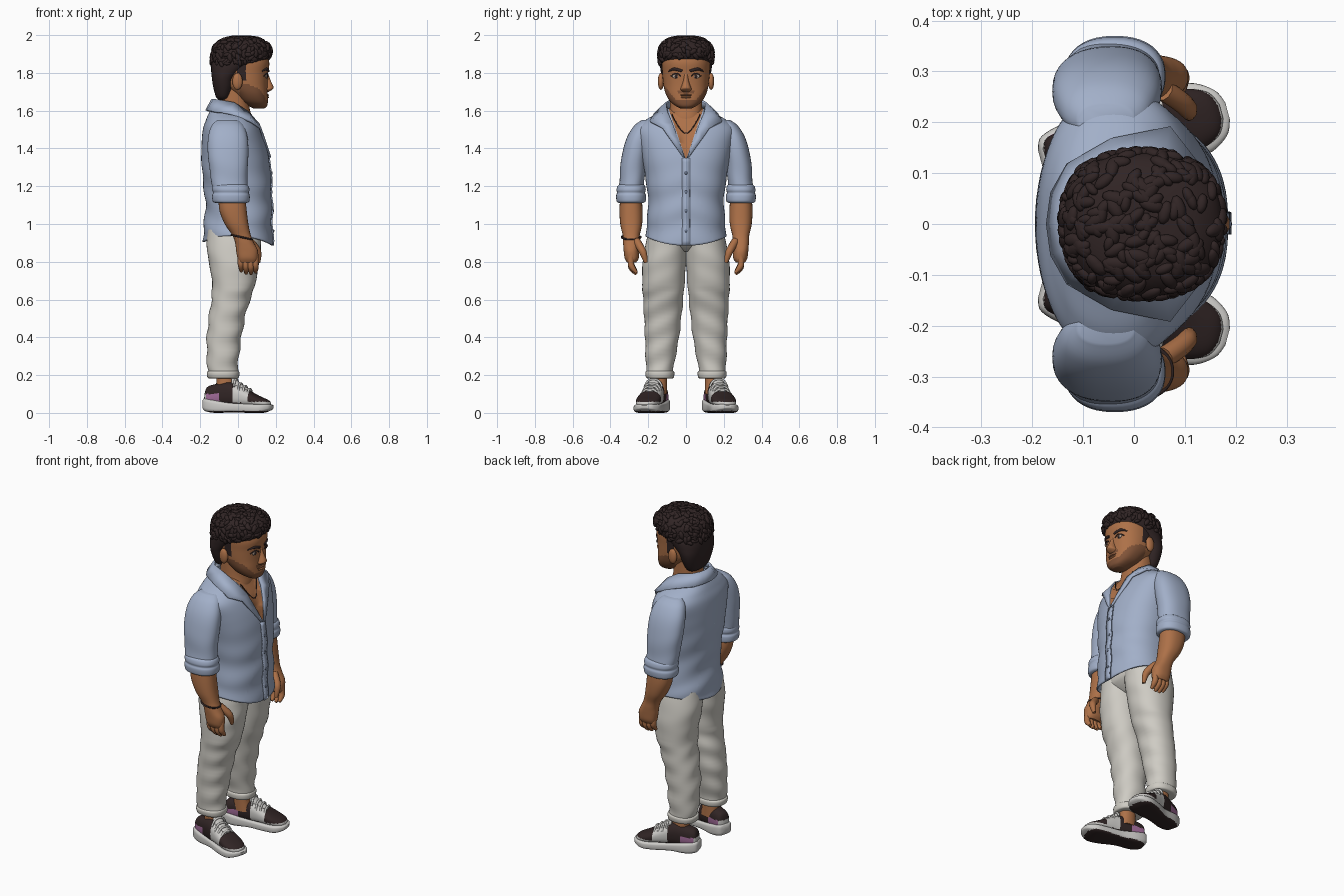
import bpy, bmesh, math, random
from mathutils import Vector, Matrix

if "Cube" in bpy.data.objects:
    bpy.data.objects.remove(bpy.data.objects["Cube"])
random.seed(4)

def mat(name, r, g, b):
    m = bpy.data.materials.new(name)
    m.diffuse_color = (r, g, b, 1)
    m.use_nodes = True
    m.node_tree.nodes["Principled BSDF"].inputs["Base Color"].default_value = m.diffuse_color
    return m

SKIN = mat("skin brown", .42, .165, .065)
BEARD = mat("stubble brown", .22, .088, .04)
HAIR = mat("dark brown", .030, .018, .018)
SHIRT = mat("shirt blue", .36, .43, .58)
SEAM = mat("seam blue", .17, .21, .30)
PANTS = mat("trouser cream", .62, .60, .55)
WHITE = mat("shoe white", .60, .59, .57)
PURPLE = mat("heel purple", .36, .15, .32)
EYE = mat("eye white", .50, .40, .33)

def finish(bm, name, mats, angle=50):
    bmesh.ops.recalc_face_normals(bm, faces=bm.faces[:])
    me = bpy.data.meshes.new(name)
    bm.to_mesh(me)
    bm.free()
    for m in mats:
        me.materials.append(m)
    me.shade_smooth()
    me.set_sharp_from_angle(angle=math.radians(angle))
    ob = bpy.data.objects.new(name, me)
    bpy.context.collection.objects.link(ob)
    return ob

def sym(rows):
    """(z, x0, x1, half_y) rows to full box rows"""
    return [(z, a, b, -h, h) for z, a, b, h in rows]

def loft(name, keys, mats, n=40, sub=5, p=2.3, s=1, warp=None, rule=None, cap=True):
    """Smooth stack of superellipse rings; each key is (height, x0, x1, y0, y1)"""
    K = [Vector(k) for k in keys]
    rows = []
    for i in range(len(K) - 1):
        a, b, c, d = K[max(i - 1, 0)], K[i], K[i + 1], K[min(i + 2, len(K) - 1)]
        for j in range(sub):
            t = j / sub
            rows.append(.5 * (2 * b + (c - a) * t + (2 * a - 5 * b + 4 * c - d) * t * t + (3 * b - a - 3 * c + d) * t ** 3))
    rows.append(K[-1])
    bm = bmesh.new()
    rings = []
    for z, x0, x1, y0, y1 in rows:
        ring = []
        for k in range(n):
            c, q = math.cos(2 * math.pi * k / n), math.sin(2 * math.pi * k / n)
            u = math.copysign(abs(c) ** (2 / p), c)
            v = math.copysign(abs(q) ** (2 / p), q)
            ring.append(bm.verts.new(((x0 + x1) / 2 + (x1 - x0) / 2 * u, (y0 + y1) / 2 + (y1 - y0) / 2 * v, z)))
        rings.append(ring)
    for r, q in zip(rings, rings[1:]):
        for k in range(n):
            bm.faces.new((r[k], r[(k + 1) % n], q[(k + 1) % n], q[k]))
    if cap:
        bm.faces.new(rings[0])
        bm.faces.new(rings[-1])
    if rule:
        for f in bm.faces:
            f.material_index = rule(f.calc_center_median())
    for v in bm.verts:
        if warp:
            v.co = warp(v.co)
        v.co.y *= s
    return finish(bm, name, mats)

def surf(keys, y, z, p=2.3):
    """Front x of a lofted part at a given y and z"""
    for a, b in zip(keys, keys[1:]):
        if a[0] <= z <= b[0]:
            _, x0, x1, y0, y1 = Vector(a).lerp(Vector(b), (z - a[0]) / (b[0] - a[0]))
            return (x0 + x1) / 2 + (x1 - x0) / 2 * max(0, 1 - abs(y / y1) ** p) ** (1 / p)
    return 0

def blob(name, loc, scale, m):
    bm = bmesh.new()
    bmesh.ops.create_icosphere(bm, subdivisions=3, radius=1, matrix=Matrix.Translation(loc) @ Matrix.Diagonal((*scale, 1)))
    return finish(bm, name, [m])

def tube(name, pts, r, m, radii=None, s=1, loop=False):
    cu = bpy.data.curves.new(name, 'CURVE')
    cu.dimensions, cu.bevel_depth, cu.bevel_resolution, cu.use_fill_caps = '3D', r, 3, True
    sp = cu.splines.new('NURBS')
    sp.points.add(len(pts) - 1)
    for i, q in enumerate(pts):
        sp.points[i].co = (q[0], q[1] * s, q[2], 1)
        sp.points[i].radius = radii[i] if radii else 1
    sp.order_u, sp.use_endpoint_u, sp.use_cyclic_u = 3, not loop, loop
    cu.materials.append(m)
    bpy.context.collection.objects.link(bpy.data.objects.new(name, cu))

def strip(name, rows, m, thick):
    """Cloth strip from rows of edge point pairs"""
    bm = bmesh.new()
    V = [[bm.verts.new(q) for q in r] for r in rows]
    for a, b in zip(V, V[1:]):
        bm.faces.new((a[0], b[0], b[1], a[1]))
    ob = finish(bm, name, [m])
    mod = ob.modifiers.new("thickness", 'SOLIDIFY')
    mod.thickness, mod.offset = thick, 0

# Head with stubble and sideburns
head = sym([(1.612, .08, .14, .03), (1.625, .055, .154, .055), (1.65, .01, .158, .085), (1.69, -.03, .157, .108),
            (1.74, -.09, .157, .12), (1.80, -.11, .16, .125), (1.86, -.115, .165, .128), (1.92, -.10, .14, .12), (1.96, -.05, .1, .08)])

def head_rule(c):
    if 0 < c.x < .045 and c.z > 1.755 and abs(c.y) > .1:
        return 2
    if c.z < 1.657 + max(0, abs(c.y) - .055) * 1.25 and c.x > .01:
        return 1
    return int(1.688 < c.z < 1.703 and abs(c.y) < .045 and c.x > .1)

loft("head", head, [SKIN, BEARD, HAIR], n=72, sub=6, rule=head_rule)
loft("neck", sym([(1.45, -.1, .07, .09), (1.55, -.1, .075, .09), (1.62, -.095, .06, .085), (1.72, -.09, .05, .085)]), [SKIN])
loft("nose", sym([(1.70, .12, .163, .02), (1.712, .12, .182, .03), (1.725, .12, .188, .026), (1.76, .12, .173, .015),
                  (1.80, .12, .158, .012)]), [SKIN], n=24)
blob("upper_lip", (.152, 0, 1.682), (.012, .034, .006), BEARD)
blob("lower_lip", (.152, 0, 1.671), (.013, .028, .006), SKIN)
for s in (1, -1):
    ex = surf(head, .052, 1.782)
    blob("eye", (ex - .002, s * .052, 1.782), (.006, .021, .011), EYE)
    blob("iris", (ex + .002, s * .052, 1.782), (.004, .009, .009), HAIR)
    tube("eyelid", [(surf(head, y, z) + .002, y, z) for y, z in ((.027, 1.782), (.04, 1.797), (.062, 1.797), (.08, 1.782))], .003, HAIR, s=s)
    tube("eyebrow", [(surf(head, y, z), y, z) for y, z in ((.02, 1.810), (.045, 1.818), (.07, 1.822), (.092, 1.808))],
         .008, HAIR, (.9, 1.1, 1, .4), s)
    blob("ear", (-.003, s * .133, 1.755), (.027, .016, .045), SKIN)

# Hair cap with scattered curls
hair = loft("hair", sym([(1.655, -.095, -.06, .05), (1.67, -.115, -.04, .085), (1.72, -.13, -.02, .112), (1.77, -.138, -.005, .128),
    (1.81, -.142, .04, .134), (1.84, -.142, .09, .138), (1.862, -.14, .15, .14), (1.90, -.138, .173, .143), (1.94, -.125, .168, .135),
    (1.97, -.09, .135, .105), (1.985, -.04, .09, .06), (1.988, 0, .05, .02)]), [HAIR], n=48)
bm = bmesh.new()
polys = [q for q in hair.data.polygons if q.center.z > 1.85 and q.normal.z > -.4]
for q in random.choices(polys, weights=[q.area for q in polys], k=260):
    rot = q.normal.to_track_quat('Z', 'Y').to_matrix().to_4x4() @ Matrix.Rotation(random.uniform(0, 6.28), 4, 'Z')
    w = random.uniform(.012, .018)
    bmesh.ops.create_icosphere(bm, subdivisions=2, radius=1,
        matrix=Matrix.Translation(q.center) @ rot @ Matrix.Diagonal((w * 1.5, w * .8, .011, 1)))
finish(bm, "hair_curls", [HAIR])

# Shirt body with open V neck
shirt = sym([(.90, -.187, .182, .212), (1.0, -.18, .18, .208), (1.1, -.172, .178, .2), (1.2, -.182, .176, .208), (1.32, -.193, .168, .228),
             (1.42, -.193, .148, .25), (1.5, -.186, .118, .262), (1.55, -.17, .09, .215), (1.585, -.155, .07, .15),
             (1.61, -.14, .05, .1), (1.625, -.12, .03, .07)])

def shirt_warp(c):
    fold = .004 * math.sin(40 * c.z + 16 * abs(c.y) + 10 * c.x) * max(0, min(1, (1.4 - c.z) * 4))
    w = max(0, (1.02 - c.z) / .12)
    hem = w * (.04 * (c.y / .21) ** 2 + .02 * (.5 - c.x / .36) - .015)
    return Vector((c.x + fold * c.x / .18, c.y * (1 + fold * 3), c.z + hem))

body = loft("shirt_body", shirt, [SHIRT, SKIN], n=72, sub=6, cap=False, warp=shirt_warp)
bm = bmesh.new()
bm.from_mesh(body.data)
for s in (1, -1):
    bmesh.ops.bisect_plane(bm, geom=bm.verts[:] + bm.edges[:] + bm.faces[:], plane_co=(0, 0, 1.34), plane_no=(0, s, -.34))
for f in bm.faces:
    c = f.calc_center_median()
    f.material_index = int(c.x > 0 and c.z > 1.34 and abs(c.y) < .34 * (c.z - 1.34))
for v in bm.verts:
    if all(f.material_index for f in v.link_faces):
        v.co.x -= .012
bm.to_mesh(body.data)
bm.free()
mod = body.modifiers.new("cloth_thickness", 'SOLIDIFY')
mod.thickness, mod.offset = .008, -1

# Collar and lapels, placket, buttons, necklace
half = [((-.135, 0, 1.66), (-.168, 0, 1.60)), ((-.125, .045, 1.659), (-.16, .06, 1.60)), ((-.10, .08, 1.655), (-.13, .115, 1.595)),
        ((-.02, .105, 1.64), (-.045, .165, 1.583)), ((.05, .098, 1.595), (.068, .19, 1.542)), ((.108, .07, 1.53), (.118, .125, 1.508)),
        ((.138, .042, 1.45), (.137, .085, 1.45)), ((.170, .006, 1.35), (.168, .02, 1.36))]
flip = [[(x, -y, z) for x, y, z in r] for r in half[:0:-1]]
strip("collar", flip + half, SHIRT, .012)

def front(y, z, out):
    return shirt_warp(Vector((surf(shirt, y, z), y, z))) + Vector((out, 0, 0))

zs = [.9 + i * .0225 for i in range(21)]
strip("placket", [(front(-.02, z, .003), front(.02, z, .003)) for z in zs], SHIRT, .008)
tube("placket_seam", [front(.021, z, .004) for z in zs], .003, SEAM)
for z in (.97, 1.07, 1.17, 1.27):
    blob("button", front(0, z, .007), (.004, .008, .008), SEAM)
tube("necklace", [(.07, -.075, 1.58), (.10, -.04, 1.51), (.118, 0, 1.47), (.10, .04, 1.51), (.07, .075, 1.58)], .003, HAIR)

# Shoe helpers: lengthwise loft laid down and turned outward
def foot(c):
    q = Matrix.Rotation(math.radians(15), 3, 'Z') @ Vector((c.z, c.x, c.y))
    return q + Vector((0, .175, 0))

def upper_rule(c):
    if c.z < -.085 and c.y < .1:
        return 2 if c.z > -.165 else 1
    if -.02 < c.z < .07 and c.y > .055 and abs(c.x) > .022:
        return 1
    return int(c.z > .03 and c.y < .058)

def leg_warp(c):
    f = .004 * math.sin(52 * c.z + 22 * c.y) * (1 if c.z < .65 else .4)
    return Vector((c.x + f, c.y + f * .6, c.z))

for s in (1, -1):
    # Sleeve and rolled cuff
    loft("sleeve", [(1.12, -.12, .045, .228, .355), (1.2, -.135, .05, .222, .355), (1.28, -.15, .05, .215, .35), (1.38, -.16, .055, .2, .336),
                    (1.46, -.158, .05, .185, .312), (1.52, -.14, .03, .17, .275), (1.55, -.11, .0, .17, .235)], [SHIRT], s=s, warp=shirt_warp)
    loft("sleeve_cuff", [(1.112, -.12, .046, .226, .357), (1.12, -.134, .06, .214, .367), (1.15, -.137, .062, .212, .37),
                         (1.165, -.132, .057, .217, .365), (1.18, -.137, .061, .213, .368), (1.20, -.136, .056, .216, .363),
                         (1.21, -.125, .045, .225, .352)], [SHIRT], s=s, sub=4)
    # Forearm, palm, fingers, thumb
    loft("forearm_and_palm", [(.795, .005, .098, .265, .312), (.82, -.003, .105, .25, .325), (.86, -.01, .105, .25, .33), (.9, -.015, .085, .247, .333),
                              (.94, -.03, .068, .245, .335), (1.0, -.07, .055, .232, .348), (1.08, -.1, .045, .23, .352),
                              (1.18, -.1, .035, .24, .345)], [SKIN], s=s)
    for i, x in enumerate((.014, .040, .066, .091)):
        d = (.012, .0, -.002, .006)[i]
        tube("finger", [(x, .288, .84), (x, .295, .79 + d), (x + .003, .285, .76 + d), (x + .003, .262, .737 + d)],
             .0165, SKIN, (1, 1.05, 1, .5), s)
    tube("thumb", [(.06, .262, .91), (.095, .24, .875), (.11, .222, .84), (.108, .212, .795)], .019, SKIN, (1.1, 1.1, 1, .5), s)
    # Trouser leg, rolled hem, ankle
    loft("trouser_leg", [(.19, -.155, .0, .07, .205), (.25, -.163, .0, .064, .212), (.4, -.165, .018, .037, .217), (.55, -.148, .048, .02, .224),
                         (.65, -.136, .083, .01, .23), (.75, -.145, .105, .003, .232), (.85, -.163, .12, -.005, .222),
                         (.97, -.165, .125, -.01, .195)], [PANTS], s=s, sub=7, p=2.2, warp=leg_warp)
    loft("trouser_hem", [(.182, -.15, -.005, .075, .2), (.188, -.162, .005, .064, .212), (.215, -.165, .007, .062, .215),
                         (.222, -.155, .0, .07, .206)], [PANTS], s=s, sub=3)
    loft("ankle", [(.1, -.12, -.01, .1, .19), (.16, -.115, -.02, .1, .185), (.22, -.115, -.02, .1, .185)], [SKIN], s=s, n=24)
    # Shoe: sole, upper, tongue, laces
    loft("shoe_sole", [(-.19, -.02, .02, .03, .06), (-.176, -.045, .045, .01, .078), (-.12, -.058, .058, 0, .07), (-.03, -.058, .056, .003, .055),
                       (.06, -.07, .07, 0, .05), (.13, -.074, .071, 0, .048), (.175, -.05, .045, .014, .046), (.19, -.02, .015, .025, .04)],
         [WHITE, HAIR], s=s, p=4, warp=foot, rule=lambda c: int(c.y < .01))
    upper = [(-.18, -.02, .02, .04, .10), (-.165, -.04, .04, .03, .138), (-.11, -.048, .048, .03, .155), (-.05, -.053, .053, .03, .165),
             (0, -.056, .056, .03, .15), (.05, -.061, .061, .03, .125), (.11, -.064, .064, .03, .092), (.16, -.045, .045, .03, .07),
             (.178, -.015, .015, .03, .055)]
    loft("shoe_upper", upper, [HAIR, WHITE, PURPLE], n=56, sub=6, p=2.4, s=s, warp=foot, rule=upper_rule)
    loft("shoe_tongue", [(-.03, -.025, .025, .14, .185), (-.015, -.03, .03, .13, .182), (.02, -.028, .028, .11, .152),
                         (.07, -.022, .022, .08, .122)], [WHITE], n=24, s=s, warp=foot)
    for u, z in ((-.01, .178), (.015, .157), (.04, .143), (.065, .127)):
        tube("shoe_lace", [foot(Vector((v, z - d, u))) for v, d in ((-.048, .04), (-.035, .006), (0, 0), (.035, .006), (.048, .04))], .006, WHITE, s=s)

# Hips and bracelet
loft("trouser_hips", sym([(.855, -.10, .06, .06), (.89, -.15, .10, .16), (.93, -.165, .12, .198), (1.02, -.155, .12, .185)]), [PANTS])
ring = [(.02 + .056 * math.cos(a), -.29 + .052 * math.sin(a), .93 - .012 * math.cos(a)) for a in (i * math.pi / 6 for i in range(12))]
tube("bracelet", ring, .005, HAIR, loop=True)
